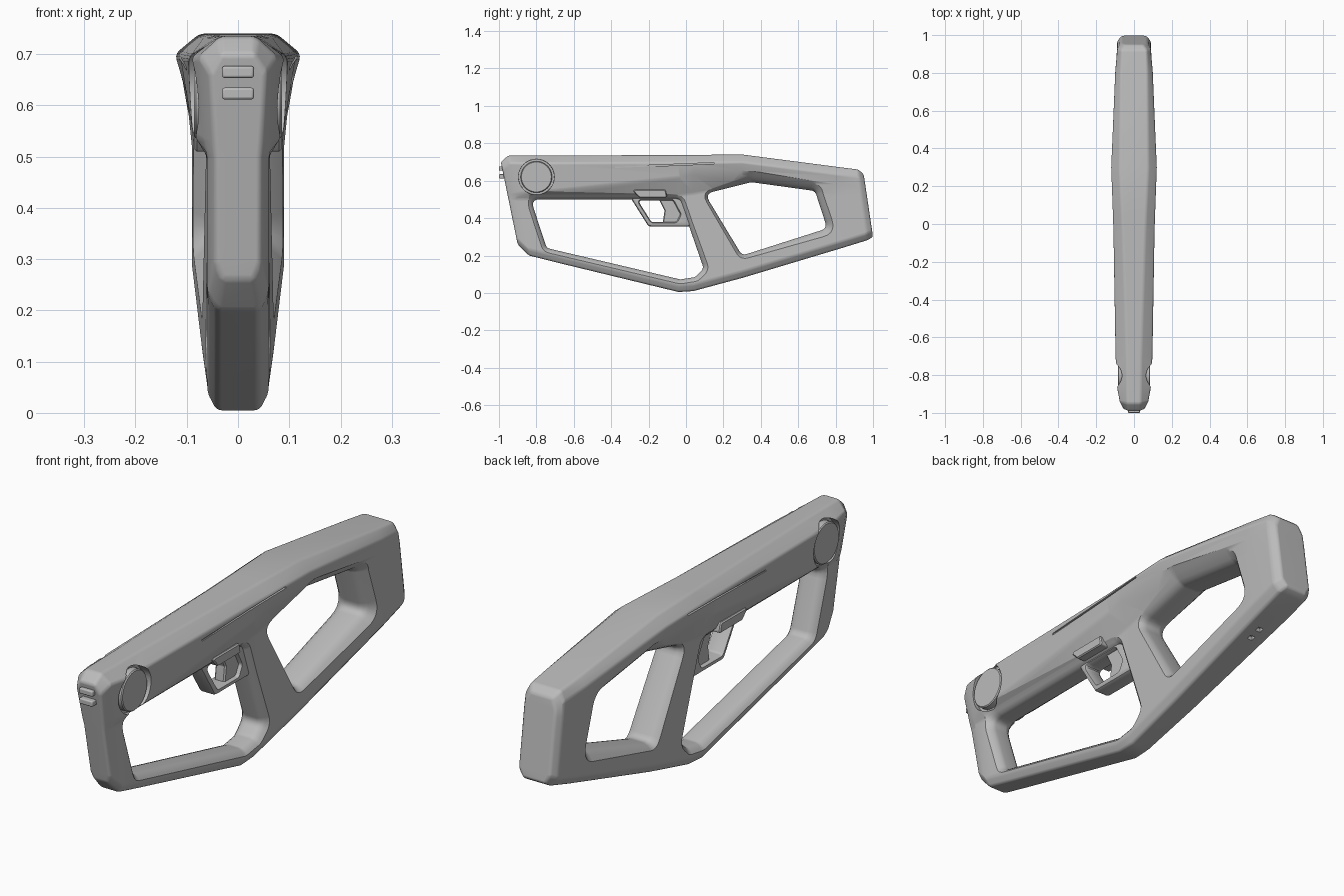
import bpy, bmesh, math
from mathutils import Vector

cube = bpy.data.objects.get("Cube")
if cube:
    bpy.data.objects.remove(cube, do_unlink=True)

grey = bpy.data.materials.new("matte_grey")
grey.use_nodes = True
colour = (0.5, 0.5, 0.5, 1)
grey.diffuse_color = colour
for node in grey.node_tree.nodes:
    if node.type == "BSDF_PRINCIPLED":
        node.inputs["Base Color"].default_value = colour


def loft(name, rings):
    """Skin a row of equal rings and cap both ends."""
    bm = bmesh.new()
    loops = [[bm.verts.new(p) for p in ring] for ring in rings]
    count = len(loops[0])
    for a, b in zip(loops, loops[1:]):
        for i in range(count):
            j = (i + 1) % count
            bm.faces.new((a[i], a[j], b[j], b[i]))
    bm.faces.new(loops[0])
    bm.faces.new(loops[-1])
    bmesh.ops.recalc_face_normals(bm, faces=bm.faces)
    mesh = bpy.data.meshes.new(name)
    bm.to_mesh(mesh)
    bm.free()
    mesh.materials.append(grey)
    obj = bpy.data.objects.new(name, mesh)
    bpy.context.collection.objects.link(obj)
    return obj


def outline(points, offset, radius, steps=5):
    """Offset a side profile outward and round its corners."""
    pts = [Vector(p) for p in points]
    count = len(pts)
    dirs = [(pts[(i + 1) % count] - pts[i]).normalized() for i in range(count)]
    result = []
    for i, p in enumerate(pts):
        before, after = dirs[i - 1], dirs[i]
        n1 = Vector((before.y, -before.x))
        n2 = Vector((after.y, -after.x))
        corner = p + (n1 + n2) * offset / (1 + n1.dot(n2))
        reach = (radius + offset) * math.tan(before.angle(after) / 2)
        start, end = corner - before * reach, corner + after * reach
        for k in range(steps + 1):
            t = k / steps
            result.append(start * (1 - t) ** 2 + corner * 2 * t * (1 - t) + end * t * t)
    return result


def slab(name, points, levels, radius):
    """Symmetric side-profile solid; levels pair half-width with offset."""
    both = [(-x, o) for x, o in reversed(levels)] + list(levels)
    return loft(name, [[(x, q.x, q.y) for q in outline(points, o, radius)] for x, o in both])


def round_plug(name, y, z, levels):
    """Round solid along x; levels pair x with radius."""
    turns = [math.tau * i / 48 for i in range(48)]
    return loft(name, [[(x, y + r * math.cos(a), z + r * math.sin(a)) for a in turns]
                       for x, r in levels])


def activate(obj):
    bpy.ops.object.select_all(action="DESELECT")
    obj.select_set(True)
    bpy.context.view_layer.objects.active = obj


def cut(obj, cutter):
    mod = obj.modifiers.new("cut", "BOOLEAN")
    mod.operation = "DIFFERENCE"
    mod.solver = "EXACT"
    mod.object = cutter
    activate(obj)
    bpy.ops.object.modifier_apply(modifier=mod.name)
    bpy.data.objects.remove(cutter, do_unlink=True)


def soften(obj, angle=30):
    activate(obj)
    bpy.ops.object.shade_smooth_by_angle(angle=math.radians(angle))


def bevel(obj, width):
    mod = obj.modifiers.new("bevel", "BEVEL")
    mod.width = width
    mod.segments = 3
    mod.limit_method = "ANGLE"
    mod.angle_limit = math.radians(20)
    return mod


def section(yb, zb, yt, zt, low, waist, crease, crease_z, shoulder, top):
    """Slanted cross-section from keel to top, mirrored in x."""
    half = [(low * 0.7, zb), (low, zb + 0.035), (low, waist),
            (crease, crease_z), (shoulder, zt - 0.04), (top, zt)]
    ring = half + [(-w, z) for w, z in reversed(half)]
    return [(w, yb + (yt - yb) * (z - zb) / (zt - zb), z) for w, z in ring]


# Main body: keel y, z / top y, z / lower width, waist z, crease width, z, shoulder, top
stations = [
    (-.90, .26, -.99, .70, .045, .50, .048, .53, .055, .035),
    (-.84, .20, -.95, .735, .06, .50, .068, .53, .076, .035),
    (-.80, .19, -.87, .735, .06, .50, .085, .54, .09, .036),
    (-.70, .165, -.70, .735, .06, .50, .09, .55, .098, .038),
    (-.04, .005, -.04, .737, .06, .52, .1, .62, .11, .06),
    (.04, .01, .04, .738, .06, .53, .102, .63, .113, .063),
    (.30, .08, .30, .74, .07, .58, .11, .655, .123, .075),
    (.85, .245, .80, .675, .09, .52, .096, .58, .1, .072),
    (.97, .282, .92, .66, .09, .52, .09, .57, .088, .068),
    (1.0, .30, .95, .635, .07, .52, .07, .56, .068, .05),
]
body = loft("body_frame", [section(*s) for s in stations])
bevel(body, 0.01)
body.modifiers.new("triangulate", "TRIANGULATE")
activate(body)
for mod_name in [m.name for m in body.modifiers]:
    bpy.ops.object.modifier_apply(modifier=mod_name)

# Two large openings with flared, rounded rims
front_opening = [(-.745, .24), (-.03, .072), (.05, .085), (.095, .13), (-.033, .5), (-.83, .5)]
rear_opening = [(.30, .20), (.755, .345), (.69, .545), (.35, .592), (.10, .53)]
flare = [(.025, 0), (.04, .005), (.052, .014), (.062, .026), (.085, .042), (.15, .08)]
rear_flare = [(.03, 0), (.05, .006), (.065, .016), (.085, .035), (.1, .052), (.15, .1)]
cut(body, slab("front_cutter", front_opening, flare, 0.035))
cut(body, slab("rear_cutter", rear_opening, rear_flare, 0.035))

# Round side recesses with discs, and a slim groove below each shoulder
for side, label in ((1, "left"), (-1, "right")):
    cut(body, round_plug("recess_cutter", -.8, .62, [(side * .058, .095), (side * .2, .099)]))
    groove = [(-.38, .668), (.15, .69), (.15, .697), (-.38, .675)]
    cut(body, loft("groove_cutter", [[(side * x, y, z) for y, z in groove] for x in (.097, .2)]))
    disc = round_plug(label + "_disc", -.8, .62,
                      [(side * .05, .084), (side * .082, .084), (side * .086, .08)])
    soften(disc)

# Two small slots under the rear of the frame
for y in (.72, .77):
    slot = [(-.012, y - .01), (.012, y - .01), (.012, y + .01), (-.012, y + .01)]
    base = .21 + (y - .72) * .3
    cut(body, loft("slot_cutter", [[(p, q, z) for p, q in slot] for z in (base - .1, base + .01)]))

soften(body)
weighted = body.modifiers.new("weighted_normals", "WEIGHTED_NORMAL")
weighted.keep_sharp = True

# Trigger guard
guard_shape = [(-.2, .355), (.03, .355), (.05, .45), (0, .53), (-.31, .53)]
guard = slab("trigger_guard", guard_shape, [(.026, 0), (.034, -.004), (.038, -.012)], 0.025)
guard_hole = [(-.185, .38), (-.05, .38), (-.03, .42), (-.07, .495), (-.258, .495)]
cut(guard, slab("guard_cutter", guard_hole, [(.025, 0), (.045, .008)], 0.015))
soften(guard)

# Trigger
trigger_shape = [(-.125, .368), (-.04, .368), (-.02, .43), (-.05, .51), (-.15, .51), (-.115, .44)]
trigger = slab("trigger", trigger_shape, [(.018, 0), (.024, -.005)], 0.012)
soften(trigger)

# Raised pads above the trigger
pad_shape = [(-.25, .51), (-.10, .51), (-.11, .552), (-.29, .552)]
pad = slab("side_pads", pad_shape, [(.08, 0), (.085, -.004)], 0.01)
soften(pad)

# Twin bars on the muzzle
for label, z in (("upper", .665), ("lower", .623)):
    bpy.ops.mesh.primitive_cube_add(size=1, location=(0, -.98, z))
    bar = bpy.context.object
    bar.name = label + "_muzzle_bar"
    bar.scale = (.062, .04, .023)
    bpy.ops.object.transform_apply(location=False, rotation=False, scale=True)
    bar.data.materials.append(grey)
    bevel(bar, 0.005)
    soften(bar)
